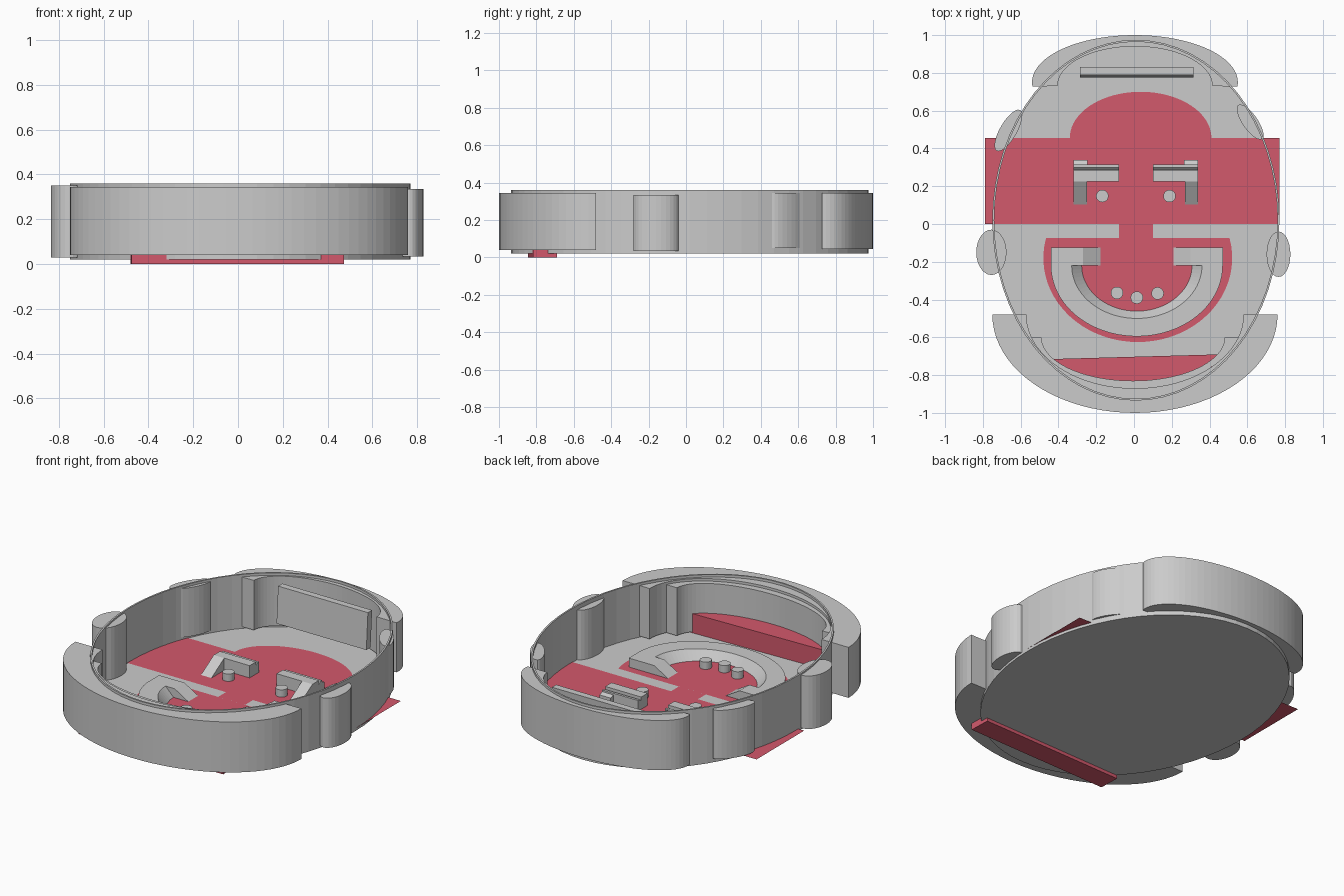
import bpy, bmesh, math

if "Cube" in bpy.data.objects:
    bpy.data.objects.remove(bpy.data.objects["Cube"])

red = bpy.data.materials.new("red")
red.diffuse_color = (0.65, 0.10, 0.15, 1)
red.use_nodes = True
red.node_tree.nodes["Principled BSDF"].inputs["Base Color"].default_value = red.diffuse_color
FLOOR = 0.034


def finish(name, bm, mat=None):
    bmesh.ops.recalc_face_normals(bm, faces=bm.faces)
    me = bpy.data.meshes.new(name)
    bm.to_mesh(me)
    bm.free()
    ob = bpy.data.objects.new(name, me)
    bpy.context.collection.objects.link(ob)
    if mat:
        me.materials.append(mat)
    return ob


def arc(cx, cy, rx, ry, a0=0, a1=360, n=40):
    full = abs(a1 - a0) == 360
    steps = n if full else n + 1
    angles = [math.radians(a0 + (a1 - a0) * i / n) for i in range(steps)]
    return [(cx + rx * math.cos(a), cy + ry * math.sin(a)) for a in angles]


def rect(x0, x1, y0, y1):
    return [(x0, y0), (x1, y0), (x1, y1), (x0, y1)]


def turn(pts, cx, cy, deg):
    c, s = math.cos(math.radians(deg)), math.sin(math.radians(deg))
    return [(cx + x * c - y * s, cy + x * s + y * c) for x, y in pts]


def prism(name, pts, z0, z1, mat=None):
    """Outline extruded upwards."""
    bm = bmesh.new()
    face = bm.faces.new([bm.verts.new((x, y, z0)) for x, y in pts])
    if z1 > z0:
        out = bmesh.ops.extrude_face_region(bm, geom=[face], use_keep_orig=True)
        for v in out["geom"]:
            if isinstance(v, bmesh.types.BMVert):
                v.co.z = z1
    return finish(name, bm, mat)


def loft(name, loops, mat=None, closed_section=True):
    """Faces between matching rows of points."""
    bm = bmesh.new()
    rows = [[bm.verts.new(p) for p in row] for row in loops]
    for a, b in zip(rows, rows[1:]):
        n = len(a)
        for i in range(n):
            bm.faces.new((a[i], a[(i + 1) % n], b[(i + 1) % n], b[i]))
    if closed_section:
        bm.faces.new(rows[0])
        bm.faces.new(rows[-1])
    else:
        a, b = rows[-1], rows[0]
        n = len(a)
        for i in range(n):
            bm.faces.new((a[i], a[(i + 1) % n], b[(i + 1) % n], b[i]))
    return finish(name, bm, mat)


def side_prism(name, yz, x0, x1):
    """A y-z profile running along x."""
    return loft(name, [[(x, y, z) for y, z in yz] for x in (x0, x1)])


# Tray: floor and thin wall
prism("base_plate", arc(0.01, 0.02, 0.76, 0.955, n=64), 0.02, FLOOR)
outer = arc(0.01, 0.02, 0.76, 0.955, n=64)
inner = arc(0.01, 0.02, 0.75, 0.945, n=64)
loft("outer_wall", [[(x, y, z) for x, y in ring] for ring, z in
                    ((outer, 0.028), (outer, 0.36), (inner, 0.36), (inner, 0.028))],
     closed_section=False)

# Thick crescents at both ends
prism("top_crescent", arc(0.005, 0.75, 0.545, 0.25, -5, 185)
      + arc(0.005, 0.73, 0.41, 0.21, 180, 0), 0.045, 0.345)
prism("bottom_crescent", arc(0.005, -0.48, 0.755, 0.52, 180, 360)
      + arc(0.005, -0.48, 0.575, 0.39, 360, 180), 0.04, 0.345)
prism("bottom_liner", arc(0.005, -0.48, 0.575, 0.39, 198, 342)
      + arc(-0.005, -0.60, 0.485, 0.23, 360, 180), 0.04, 0.33)

# Ears and temple pieces
prism("left_ear", arc(-0.755, -0.15, 0.08, 0.12, n=28), 0.03, 0.35)
prism("right_ear", arc(0.765, -0.16, 0.063, 0.12, n=28), 0.035, 0.335)
prism("left_temple", turn(arc(0, 0, 0.125, 0.045, n=24), -0.665, 0.495, 60), 0.05, 0.345)
prism("right_temple", turn(arc(0, 0, 0.11, 0.04, n=24), 0.615, 0.54, 125), 0.05, 0.345)

# Red flat patches on the floor
Z = FLOOR + 0.002
prism("face_band", rect(-0.79, 0.77, 0.0, 0.455), Z, Z, red)
prism("face_dome", arc(0.035, 0.455, 0.375, 0.245, 0, 180), Z, Z, red)
prism("face_bridge", rect(-0.08, 0.10, -0.075, 0.0), Z, Z, red)
prism("mouth_patch", arc(0.02, -0.18, 0.5, 0.445, 166.4, 373.6), Z, Z, red)

# Red chin slab, slightly turned
prism("chin_slab", turn(rect(-0.475, 0.475, -0.064, 0.064), -0.003, -0.767, 1.6),
      0.0, 0.15, red)

# Leaning forehead plate
side_prism("forehead_plate", [(0.775, 0.1), (0.79, 0.32), (0.83, 0.32), (0.815, 0.1)],
           -0.285, 0.315)

# Eyes, mirrored about the face centre line
for side, s in (("left", -1), ("right", 1)):
    def span(a, b):
        return sorted((0.01 + s * a, 0.01 + s * b))
    side_prism(side + "_eye_bar",
               [(0.225, FLOOR), (0.225, 0.11), (0.285, 0.11), (0.285, FLOOR)], *span(0.09, 0.33))
    side_prism(side + "_eye_lid",
               [(0.285, FLOOR), (0.285, 0.085), (0.30, 0.10), (0.315, 0.10), (0.315, FLOOR)],
               *span(0.09, 0.33))
    side_prism(side + "_eye_tip",
               [(0.315, FLOOR), (0.315, 0.09), (0.34, 0.08), (0.34, FLOOR)], *span(0.255, 0.33))
    side_prism(side + "_eye_ramp",
               [(0.10, FLOOR), (0.225, 0.11), (0.225, FLOOR)], *span(0.26, 0.33))
    prism(side + "_pupil", arc(0.01 + s * 0.178, 0.148, 0.033, 0.033, n=20), FLOOR, 0.08)

    # Mouth corner: block with a ramp towards the middle
    x_out, x_mid, x_in = 0.015 + s * 0.455, 0.015 + s * 0.285, 0.015 + s * 0.19
    corner = [(x_out, FLOOR), (x_out, 0.09), (x_mid, 0.09), (x_in, FLOOR)]
    loft(side + "_mouth_corner",
         [[(x, y, z) for x, z in corner] for y in (-0.22, -0.125)])

# Smile: swept section with a sloping inner side
edges = [(0.455, 0.375, FLOOR), (0.455, 0.375, 0.09), (0.345, 0.28, 0.09), (0.29, 0.24, FLOOR)]
paths = [[(x, y, z) for x, y in arc(0.015, -0.22, rx, ry, 180, 360)] for rx, ry, z in edges]
loft("smile", [list(section) for section in zip(*paths)])

# Teeth pegs
for i, (x, y) in enumerate([(-0.09, -0.365), (0.015, -0.39), (0.125, -0.367)]):
    prism(f"tooth_peg_{i + 1}", arc(x, y, 0.033, 0.033, n=20), FLOOR, 0.08)
